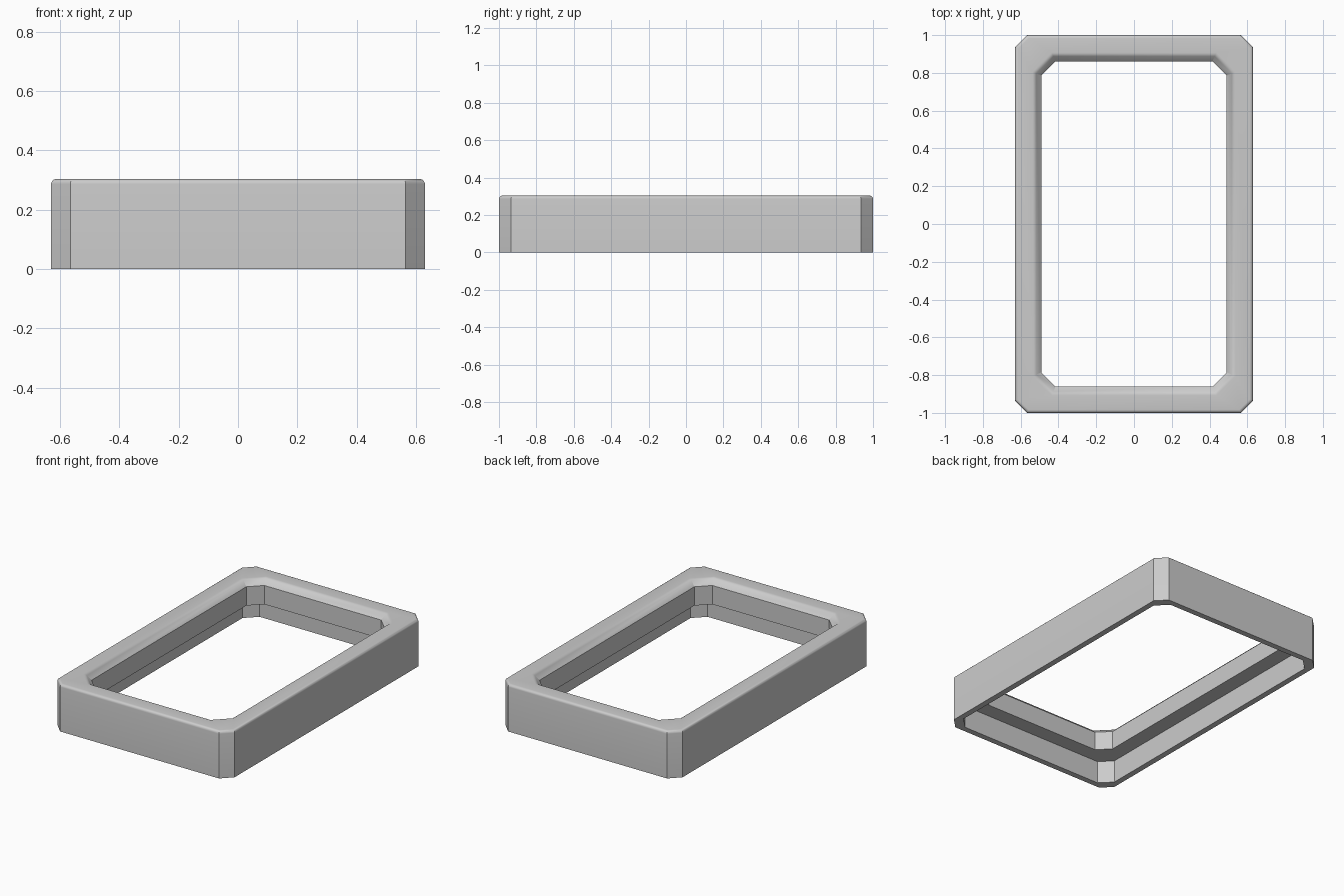
import bpy
import bmesh
import math

if "Cube" in bpy.data.objects:
    bpy.data.objects.remove(bpy.data.objects["Cube"], do_unlink=True)

HALF_X, HALF_Y, HEIGHT = 0.63, 1.0, 0.303
ROUND = 0.017      # rounding of the outer top edge
LEDGE_Z = 0.147    # underside of the inner lip
SLOPE_Z = 0.268    # where the lip starts to flare outwards


def octagon(inset, cut):
    """Rectangle with cut corners, counter-clockwise."""
    x, y = HALF_X - inset, HALF_Y - inset
    return [(x, cut - y), (x, y - cut), (x - cut, y), (cut - x, y),
            (-x, y - cut), (-x, cut - y), (cut - x, -y), (x - cut, -y)]


def parallel(cut, distance):
    """Corner cut that keeps an even distance from the base outline."""
    return cut - distance * (2 - math.sqrt(2))


# Cross-section as (inset, height, corner cut)
profile = [(0, 0, 0.065)]
for i in range(6):
    a = math.radians(18 * i)
    t = ROUND * (1 - math.cos(a))
    profile.append((t, HEIGHT - ROUND + ROUND * math.sin(a), parallel(0.065, t)))

# Softened edge between the flat top and the flared lip
lip, soft = 0.139, 0.012
flare = HEIGHT - SLOPE_Z
edge = lip - flare
for i in range(5):
    u = i / 4
    t = edge - soft * (1 - u) ** 2 + soft * 0.7 * u * u
    z = HEIGHT - soft * 0.7 * u * u
    profile.append((t, z, parallel(0.075, t - lip)))

# Lip wall, ledge and lower recess
profile += [(lip, SLOPE_Z, 0.075), (lip, LEDGE_Z, 0.075),
            (0.038, LEDGE_Z, 0.072), (0.038, 0, 0.072)]

# Sweep the section round the outline
bm = bmesh.new()
rings = [[bm.verts.new((x, y, z)) for x, y in octagon(t, c)] for t, z, c in profile]
for lower, upper in zip(rings, rings[1:] + rings[:1]):
    for i in range(8):
        j = (i + 1) % 8
        bm.faces.new((lower[i], lower[j], upper[j], upper[i]))
bmesh.ops.recalc_face_normals(bm, faces=bm.faces)
mesh = bpy.data.meshes.new("frame")
bm.to_mesh(mesh)
bm.free()

frame = bpy.data.objects.new("frame", mesh)
bpy.context.collection.objects.link(frame)

grey = bpy.data.materials.new("light grey")
grey.use_nodes = True
colour = (0.6, 0.6, 0.6, 1)
grey.diffuse_color = colour
grey.node_tree.nodes["Principled BSDF"].inputs["Base Color"].default_value = colour
mesh.materials.append(grey)

bpy.ops.object.select_all(action="DESELECT")
frame.select_set(True)
bpy.context.view_layer.objects.active = frame
bpy.ops.object.shade_smooth_by_angle(angle=math.radians(30))
